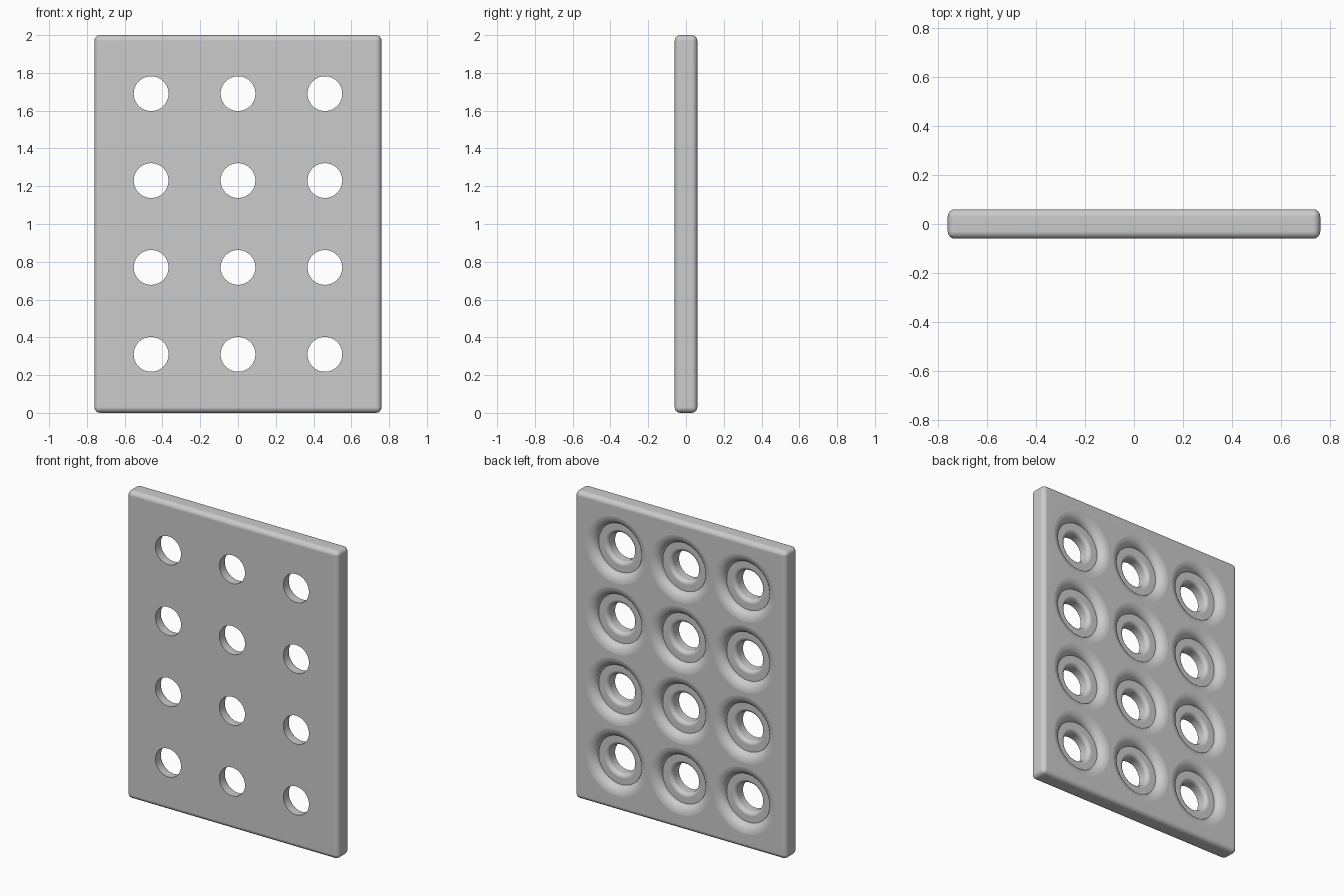
import bpy, bmesh, math
from mathutils import Vector

if "Cube" in bpy.data.objects:
    bpy.data.objects.remove(bpy.data.objects["Cube"])

WIDTH, DEPTH, HEIGHT = 1.52, 0.12, 2.0
ROUND = 0.03          # rounding of the outer edges
PITCH = 0.46          # spacing of the holes
BORE = 0.092          # hole radius
SEAT = 0.158          # flat ring radius
FLARE = 0.225         # outer radius of the rounded recess
SEAT_Y = 0.013        # level of the flat ring
LIP = 0.025           # rounding between flat ring and hole
BACK = DEPTH / 2


def quarter_arc(r_out, r_in, y_top, y_low, steps):
    """Convex arc as (radius, y), level at the outside and steep at the inside."""
    return [(r_out - (r_out - r_in) * math.sin(a), y_low + (y_top - y_low) * math.cos(a))
            for a in (math.pi / 2 * i / steps for i in range(steps + 1))]


def add_lathe(bm, profile, centre, sides=64):
    """Closed solid of revolution about an axis parallel to y."""
    rings = []
    for r, y in profile:
        rings.append([bm.verts.new(centre + Vector((r * math.cos(a), y, r * math.sin(a))))
                      for a in (2 * math.pi * i / sides for i in range(sides))])
    for a, b in zip(rings, rings[1:]):
        for i in range(sides):
            j = (i + 1) % sides
            bm.faces.new((a[i], a[j], b[j], b[i]))
    bm.faces.new(rings[0])
    bm.faces.new(rings[-1])


def new_object(name, bm):
    bmesh.ops.recalc_face_normals(bm, faces=bm.faces)
    mesh = bpy.data.meshes.new(name)
    bm.to_mesh(mesh)
    bm.free()
    obj = bpy.data.objects.new(name, mesh)
    bpy.context.collection.objects.link(obj)
    return obj


# Plate with rounded edges
bm = bmesh.new()
bmesh.ops.create_cube(bm, size=1)
bmesh.ops.scale(bm, vec=(WIDTH, DEPTH, HEIGHT), verts=bm.verts)
bmesh.ops.translate(bm, vec=(0, 0, HEIGHT / 2), verts=bm.verts)
bmesh.ops.bevel(bm, geom=bm.edges[:], offset=ROUND, segments=4, profile=0.5, affect='EDGES')
plate = new_object("perforated_plate", bm)

# Cutter: rounded recess, flat ring, rounded lip and straight bore, in a grid
profile = [(FLARE, BACK + 0.05)]
profile += quarter_arc(FLARE, SEAT, BACK + 0.0005, SEAT_Y, 10)
profile += quarter_arc(BORE + LIP, BORE, SEAT_Y, SEAT_Y - LIP, 6)
profile.append((BORE, -BACK - 0.05))
bm = bmesh.new()
for column in (-1, 0, 1):
    for row in (-1.5, -0.5, 0.5, 1.5):
        add_lathe(bm, profile, Vector((column * PITCH, 0, HEIGHT / 2 + row * PITCH)))
cutter = new_object("hole_cutter", bm)
cutter.hide_render = True

# Cut the holes, then drop the cutter
bpy.ops.object.select_all(action='DESELECT')
plate.select_set(True)
bpy.context.view_layer.objects.active = plate
cut = plate.modifiers.new("holes", 'BOOLEAN')
cut.operation = 'DIFFERENCE'
cut.solver = 'EXACT'
cut.object = cutter
bpy.ops.object.modifier_apply(modifier=cut.name)
bpy.data.objects.remove(cutter)

# Smooth curves, crisp ring and hole edges, level flats
bpy.ops.object.shade_smooth_by_angle(angle=math.radians(35))
weighted = plate.modifiers.new("level_flats", 'WEIGHTED_NORMAL')
weighted.keep_sharp = True

# Material
grey = bpy.data.materials.new("neutral grey")
grey.use_nodes = True
colour = (0.6, 0.6, 0.6, 1)
grey.diffuse_color = colour
grey.node_tree.nodes["Principled BSDF"].inputs["Base Color"].default_value = colour
plate.data.materials.clear()
plate.data.materials.append(grey)
